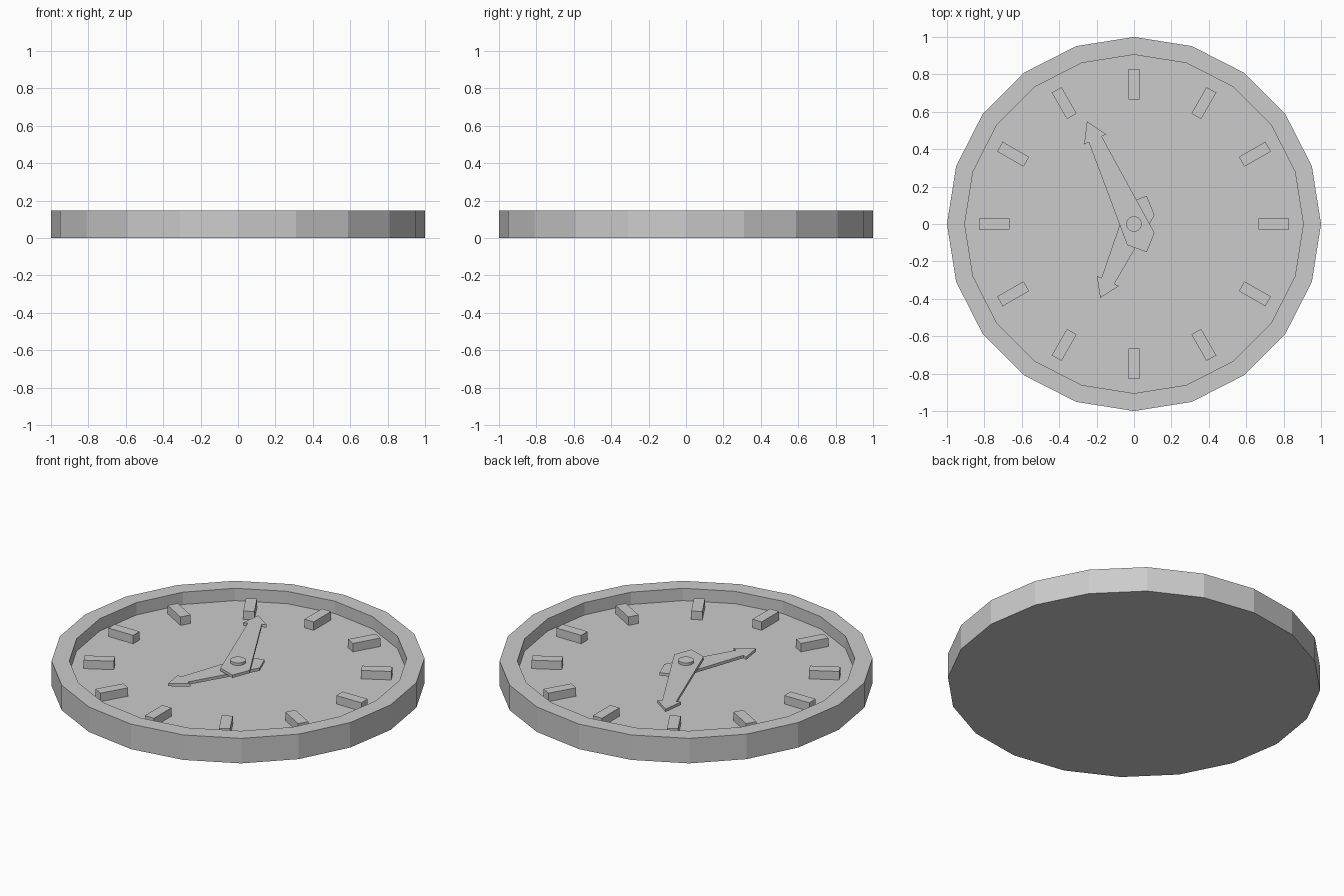
import bpy, math

if "Cube" in bpy.data.objects:
    bpy.data.objects.remove(bpy.data.objects["Cube"])

grey = bpy.data.materials.new("plain grey")
grey.diffuse_color = (0.6, 0.6, 0.6, 1)
grey.use_nodes = True
grey.node_tree.nodes["Principled BSDF"].inputs["Base Color"].default_value = grey.diffuse_color

FACE_Z, RIM_Z = 0.075, 0.148


def add_object(name, verts, faces):
    mesh = bpy.data.meshes.new(name)
    mesh.from_pydata(verts, [], faces)
    mesh.materials.append(grey)
    obj = bpy.data.objects.new(name, mesh)
    bpy.context.collection.objects.link(obj)
    return obj


def prism(name, outline, z0, z1, angle=0.0):
    """Extrude a counter-clockwise outline from z0 to z1, turned about the centre."""
    n, c, s = len(outline), math.cos(angle), math.sin(angle)
    verts = [(x * c - y * s, x * s + y * c, z) for z in (z0, z1) for x, y in outline]
    sides = [(i, (i + 1) % n, n + (i + 1) % n, n + i) for i in range(n)]
    return add_object(name, verts, [tuple(reversed(range(n))), tuple(range(n, 2 * n))] + sides)


def circle(radius, n):
    return [(radius * math.cos(math.tau * i / n), radius * math.sin(math.tau * i / n))
            for i in range(n)]


# Case: twenty-sided dish with a raised rim and a recessed dial
N = 20
levels = [(1.0, 0.0), (1.0, RIM_Z), (0.905, RIM_Z), (0.905, FACE_Z)]
verts = [(x, y, z) for r, z in levels for x, y in circle(r, N)]
faces = [tuple(reversed(range(N))), tuple(range(3 * N, 4 * N))]
for k in range(3):
    for i in range(N):
        j = (i + 1) % N
        faces.append((k * N + i, k * N + j, (k + 1) * N + j, (k + 1) * N + i))
add_object("case", verts, faces)

# Twelve hour markers
bar = [(0.665, -0.03), (0.828, -0.03), (0.828, 0.03), (0.665, 0.03)]
for i in range(12):
    prism(f"hour_marker_{i + 1}", bar, FACE_Z, 0.125, math.tau * i / 12)


# Arrow-tipped hands: pointed tail, tapering shaft, barbed head
def hand(name, neck, tip, angle, z0, z1):
    right = [(-0.088, -0.08), (neck, -0.038), (neck, -0.065)]
    left = [(x, -y) for x, y in reversed(right)]
    prism(name, [(-0.165, 0)] + right + [(tip, 0)] + left, z0, z1, math.radians(angle))


hand("hour_hand", 0.335, 0.434, 245.4, 0.093, 0.110)
hand("minute_hand", 0.498, 0.604, 114.6, 0.115, 0.132)

# Centre pin
pin = prism("centre_pin", circle(0.041, 20), FACE_Z, 0.147)
bpy.context.view_layer.objects.active = pin
pin.select_set(True)
bpy.ops.object.shade_smooth_by_angle()
